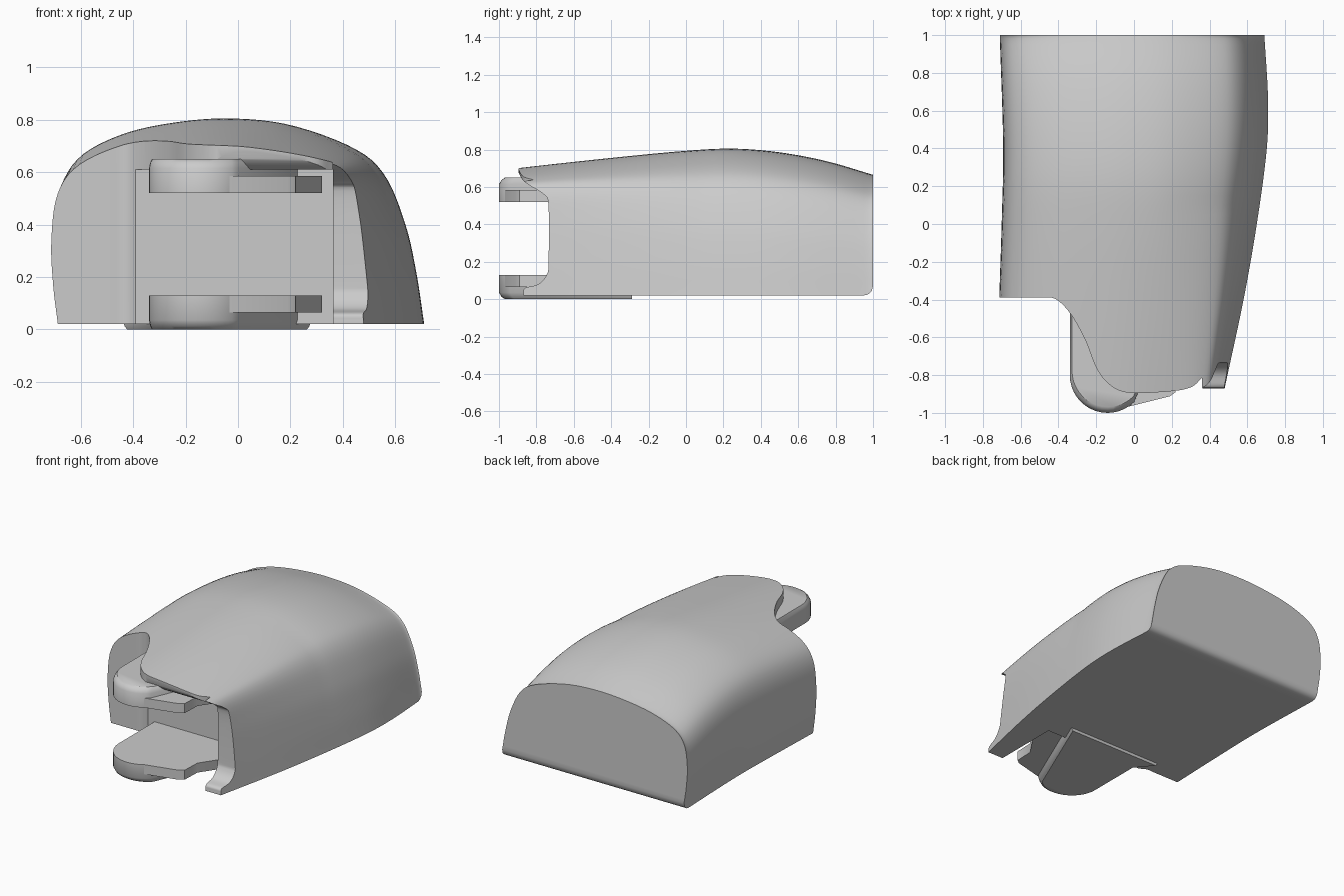
import bpy, bmesh, math

if "Cube" in bpy.data.objects:
    bpy.data.objects.remove(bpy.data.objects["Cube"])


def spline(keys, t):
    """Smooth interpolation of (t, value) keys."""
    def slope(i):
        a, b = keys[max(i - 1, 0)], keys[min(i + 1, len(keys) - 1)]
        return (b[1] - a[1]) / (b[0] - a[0])
    i = 0
    while i < len(keys) - 2 and t > keys[i + 1][0]:
        i += 1
    (t0, v0), (t1, v1) = keys[i], keys[i + 1]
    d = t1 - t0
    s = (t - t0) / d
    return ((2*s**3 - 3*s**2 + 1) * v0 + (s**3 - 2*s**2 + s) * d * slope(i)
            + (3*s**2 - 2*s**3) * v1 + (s**3 - s**2) * d * slope(i + 1))


def smooth_path(pts, n):
    """Sample a smooth open curve through 2D points."""
    m = len(pts) - 1
    return [tuple(spline([(i, p[k]) for i, p in enumerate(pts)], m * j / n) for k in (0, 1))
            for j in range(n + 1)]


def loft(name, rings):
    """Closed solid through rings of equal length."""
    bm = bmesh.new()
    vs = [[bm.verts.new(p) for p in r] for r in rings]
    n = len(vs[0])
    for a, b in zip(vs, vs[1:]):
        for i in range(n):
            bm.faces.new((a[i], a[(i + 1) % n], b[(i + 1) % n], b[i]))
    bm.faces.new(vs[0])
    bm.faces.new(vs[-1])
    bmesh.ops.recalc_face_normals(bm, faces=bm.faces)
    me = bpy.data.meshes.new(name)
    bm.to_mesh(me)
    bm.free()
    ob = bpy.data.objects.new(name, me)
    bpy.context.collection.objects.link(ob)
    return ob


def shade(ob, angle=35):
    bpy.ops.object.select_all(action='DESELECT')
    bpy.context.view_layer.objects.active = ob
    ob.select_set(True)
    bpy.ops.object.shade_smooth_by_angle(angle=math.radians(angle))


def cut(target, cutter):
    m = target.modifiers.new(cutter.name, 'BOOLEAN')
    m.operation = 'DIFFERENCE'
    m.solver = 'EXACT'
    m.object = cutter
    bpy.context.view_layer.objects.active = target
    bpy.ops.object.modifier_apply(modifier=m.name)
    bpy.data.objects.remove(cutter)


# Shell: domed cross-sections lofted along y
LEFT = [(-.965, 0), (-.99, .2), (-1, .43), (-.968, .67), (-.86, .82), (-.63, .925), (-.35, .98), (-.05, 1)]
RIGHT_MID = [(.28, .97), (.62, .865), (.79, .74), (.9, .5), (.96, .25), (1, 0)]
RIGHT_FRONT = [(.4, .96), (.72, .905), (.855, .83), (.91, .62), (.955, .33), (1, 0)]
WIDTH_R = [(-1, .455), (-.87, .48), (-.4, .58), (0, .65), (.4, .703), (.65, .71), (1, .69)]
WIDTH_L = [(-1, .73), (-.4, .713), (0, .7), (.4, .692), (1, .71)]
HEIGHT = [(-1, .685), (-.9, .70), (-.4, .755), (0, .793), (.25, .805), (.5, .785), (.75, .738), (1, .665)]


def section(y):
    front = min(1, max(0, (.1 - y) / 1.0))
    right = [(a[0] + (b[0] - a[0]) * front, a[1] + (b[1] - a[1]) * front)
             for a, b in zip(RIGHT_MID, RIGHT_FRONT)]
    wl, wr, h = spline(WIDTH_L, y), spline(WIDTH_R, y), spline(HEIGHT, y)
    back = max(0, y - .95) / .05
    zb = .02 + .05 * (1 - math.sqrt(max(0, 1 - back * back)))
    return [(u * (wl if u < 0 else wr), y, zb + v * (h - zb))
            for u, v in smooth_path(LEFT + right, 64)]


ys = [-1 + 1.95 * i / 39 for i in range(40)] + [.968, .982, .993, 1]
shell = loft("shell", [section(y) for y in ys])

# Front edge trimmed in side profile, leaving a small foot on the right wall
side = smooth_path([(-.87, .03), (-.86, .06), (-.79, .08), (-.745, .13), (-.735, .2), (-.735, .5),
                    (-.76, .56), (-.83, .605), (-.875, .64), (-.905, .70)], 45)
side += [(-.905, .95), (-1.3, .95), (-1.3, -.1), (-.87, -.1)]
cut(shell, loft("side_cutter", [[(x, y, z) for y, z in side] for x in (-1.2, 1.2)]))

# Curved plan outline of the top flap
plan = smooth_path([(-.5, -.39), (-.42, -.395), (-.34, -.47), (-.26, -.61), (-.2, -.76), (-.13, -.85),
                    (-.03, -.893), (.18, -.887), (.3, -.865), (.36, -.815)], 50)
plan = [(-1.2, -.39)] + plan + [(.36, -1.3), (-1.2, -1.3)]
cut(shell, loft("plan_cutter", [[(x, y, z) for x, y in plan] for z in (-.2, 1.2)]))

# Open pocket beneath the flap
box = [(-1.2, -1.3), (.362, -1.3), (.362, -.415), (-1.2, -.415)]
cut(shell, loft("pocket_cutter", [[(x, y, z) for x, y in box] for z in (-.2, .61)]))
shade(shell)

# Hinge lugs: rounded thick body plus thinner stepped side, mirrored top and bottom
arc = [(-.14 + .2 * math.cos(math.radians(a)), -.8 + .2 * math.sin(math.radians(a)))
       for a in range(180, 316, 9)]
body = [(.28, -.29), (-.44, -.29), (-.34, -.41)] + arc
step = [(-.2, -.35), (-.2, -.9), (-.1, -.985), (.19, -.912), (.22, -.89), (.225, -.76), (.32, -.62), (.32, -.35)]


def lug(name, outline, levels, flip):
    rings = [[(-.08 + (x + .08) * s, -.29 + (y + .29) * s, (.65 - z) if flip else z)
              for x, y in outline] for z, s in levels]
    shade(loft(name, rings))


for place, flip in (("lower", False), ("upper", True)):
    lug(place + "_hinge_lug", body, [(.13, 1), (.035, 1), (.012, .98), (0, .955)], flip)
    lug(place + "_hinge_step", step, [(.13, 1), (.065, 1)], flip)
